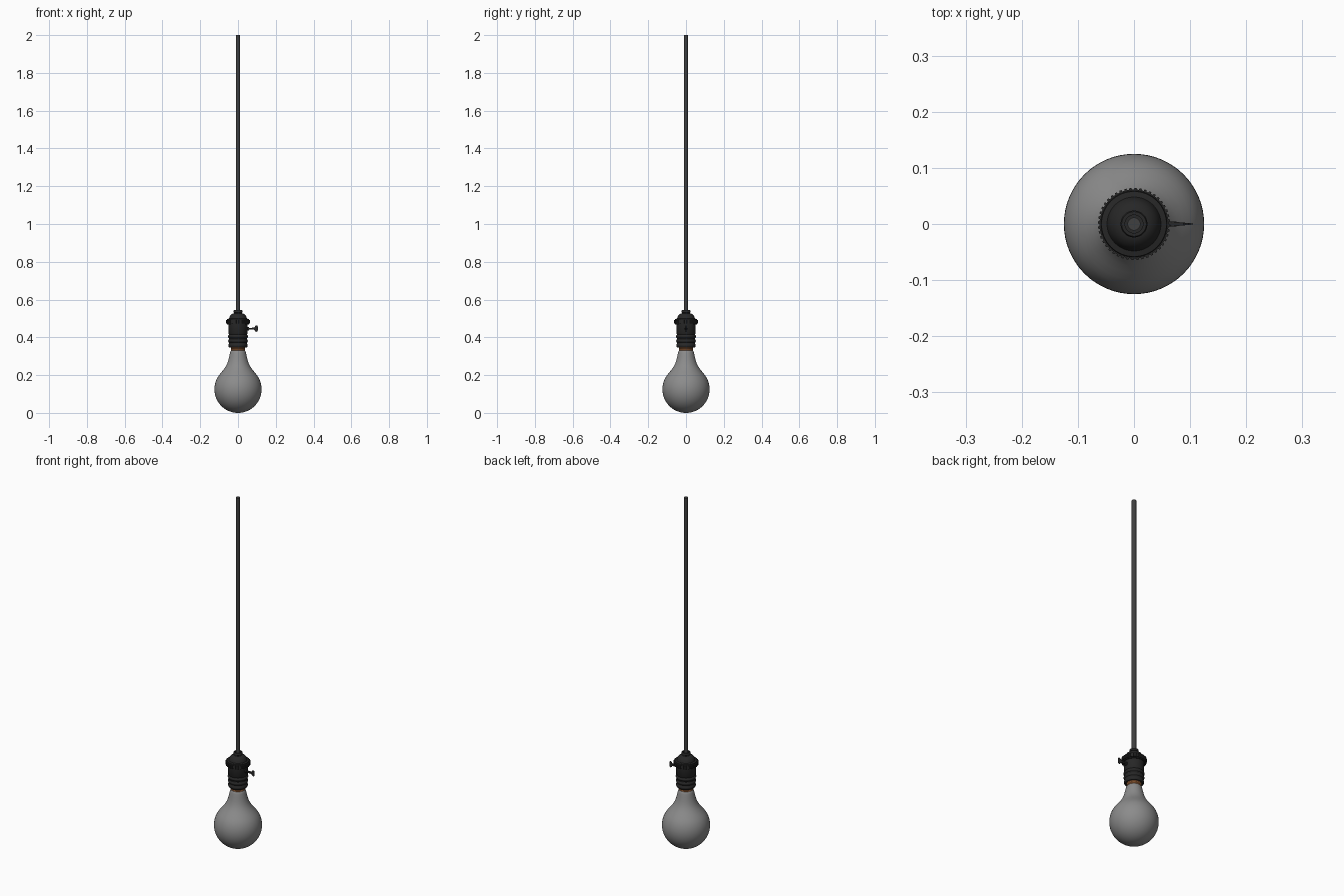
import bpy, bmesh, math
from mathutils import Matrix

if "Cube" in bpy.data.objects:
    bpy.data.objects.remove(bpy.data.objects["Cube"])


def material(name, rgb):
    m = bpy.data.materials.new(name)
    m.diffuse_color = (*rgb, 1)
    m.use_nodes = True
    m.node_tree.nodes["Principled BSDF"].inputs["Base Color"].default_value = m.diffuse_color
    return m


black = material("black_metal", (0.02, 0.02, 0.02))
cable = material("cable_grey", (0.05, 0.05, 0.05))
copper = material("copper", (0.40, 0.15, 0.05))
smoked = material("smoked_glass", (0.26, 0.26, 0.26))


def finish(name, bm, mat, angle=35):
    bmesh.ops.remove_doubles(bm, verts=bm.verts, dist=1e-5)
    bmesh.ops.recalc_face_normals(bm, faces=bm.faces)
    me = bpy.data.meshes.new(name)
    bm.to_mesh(me)
    bm.free()
    ob = bpy.data.objects.new(name, me)
    bpy.context.collection.objects.link(ob)
    if mat:
        me.materials.append(mat)
    bpy.ops.object.select_all(action='DESELECT')
    ob.select_set(True)
    bpy.context.view_layer.objects.active = ob
    bpy.ops.object.shade_smooth_by_angle(angle=math.radians(angle))
    return ob


def lathe(name, profile, mat=None, steps=64, angle=35):
    """Revolve (radius, z) points around the z axis."""
    bm = bmesh.new()
    vs = [bm.verts.new((r, 0, z)) for r, z in profile]
    es = [bm.edges.new(p) for p in zip(vs, vs[1:])]
    bmesh.ops.spin(bm, geom=vs + es, cent=(0, 0, 0), axis=(0, 0, 1),
                   angle=math.tau, steps=steps)
    return finish(name, bm, mat, angle)


# Glass bulb: spherical bottom, then an S-curve up to the neck
R = 0.125
bulb = [(R * math.sin(math.radians(a)), R - R * math.cos(math.radians(a)))
        for a in range(0, 121, 6)]
bulb += [(0.099, 0.201), (0.087, 0.216), (0.075, 0.231), (0.065, 0.246),
         (0.057, 0.262), (0.051, 0.280), (0.046, 0.300), (0.042, 0.318),
         (0.039, 0.328), (0.034, 0.333), (0, 0.333)]
lathe("bulb_glass", bulb, smoked)

# Screw base, mostly inside the socket
screw = [(0, 0.329), (0.036, 0.329), (0.038, 0.333)]
for i in range(5):
    z = 0.338 + i * 0.011
    screw += [(0.036, z), (0.039, z + 0.0055)]
screw += [(0.034, 0.393), (0.018, 0.408), (0, 0.408)]
lathe("screw_base", screw, copper, 48)

# Socket shell: open bottom, rounded bead rings, straight barrel
shell = [(0.041, 0.41), (0.041, 0.346), (0.047, 0.346)]
for z0, h, r in [(0.348, 0.018, 0.0515), (0.372, 0.018, 0.0525), (0.396, 0.018, 0.0535)]:
    for k in range(7):
        t = k / 6
        shell.append((0.048 + (r - 0.048) * math.sin(math.pi * t), z0 + h * t))
shell += [(0.049, 0.417), (0.051, 0.420), (0.051, 0.474), (0, 0.474)]
lathe("socket_shell", shell, black)

# Knurled ring with square teeth
bm = bmesh.new()
teeth = 44
outline = []
for i in range(teeth):
    for f, r in ((0.0, 0.0615), (0.4, 0.0615), (0.5, 0.0645), (0.9, 0.0645)):
        a = (i + f) / teeth * math.tau
        outline.append((r * math.cos(a), r * math.sin(a)))
face = bm.faces.new([bm.verts.new((x, y, 0.472)) for x, y in outline])
ext = bmesh.ops.extrude_face_region(bm, geom=[face])
bmesh.ops.translate(bm, vec=(0, 0, 0.020),
                    verts=[v for v in ext["geom"] if isinstance(v, bmesh.types.BMVert)])
finish("knurled_ring", bm, black, 20)

# Domed cap above the ring
lathe("socket_cap", [(0, 0.468), (0.057, 0.468), (0.059, 0.492), (0.058, 0.497),
                     (0.048, 0.499), (0.046, 0.504), (0.044, 0.511), (0.039, 0.518),
                     (0.032, 0.524), (0.024, 0.527), (0, 0.527)], black)

# Cord grip collar with a hollow top
lathe("cord_collar", [(0.021, 0.522), (0.021, 0.530), (0.024, 0.532), (0.024, 0.541),
                      (0.022, 0.544), (0.016, 0.544), (0.016, 0.530), (0, 0.530)], black, 32)

# Hanging cord
lathe("cord", [(0, 0.52), (0.0115, 0.52), (0.0115, 2.0), (0, 2.0)], cable, 24)


def rod(name, x0, x1, r, z=0.446):
    bm = bmesh.new()
    bmesh.ops.create_cone(bm, cap_ends=True, segments=20, radius1=r, radius2=r, depth=x1 - x0)
    bm.transform(Matrix.Translation(((x0 + x1) / 2, 0, z)) @ Matrix.Rotation(math.pi / 2, 4, 'Y'))
    finish(name, bm, black)


# Turn switch on the right: bushing, stem and flat tapered key
rod("switch_bushing", 0.045, 0.058, 0.010)
rod("switch_stem", 0.050, 0.076, 0.0045)
bm = bmesh.new()
half = [(0.066, 0.0045), (0.082, 0.005), (0.088, 0.008), (0.091, 0.014), (0.097, 0.017),
        (0.103, 0.015), (0.105, 0.010), (0.105, 0.005)]
pts = half + [(x, -z) for x, z in reversed(half)]
sides = []
for s in (-1, 1):
    sides.append([bm.verts.new((x, s * (0.0045 - (x - 0.066) * 0.09), 0.446 + z))
                  for x, z in pts])
    bm.faces.new(sides[-1])
for i in range(len(pts)):
    j = (i + 1) % len(pts)
    bm.faces.new((sides[0][i], sides[0][j], sides[1][j], sides[1][i]))
finish("switch_key", bm, black)
